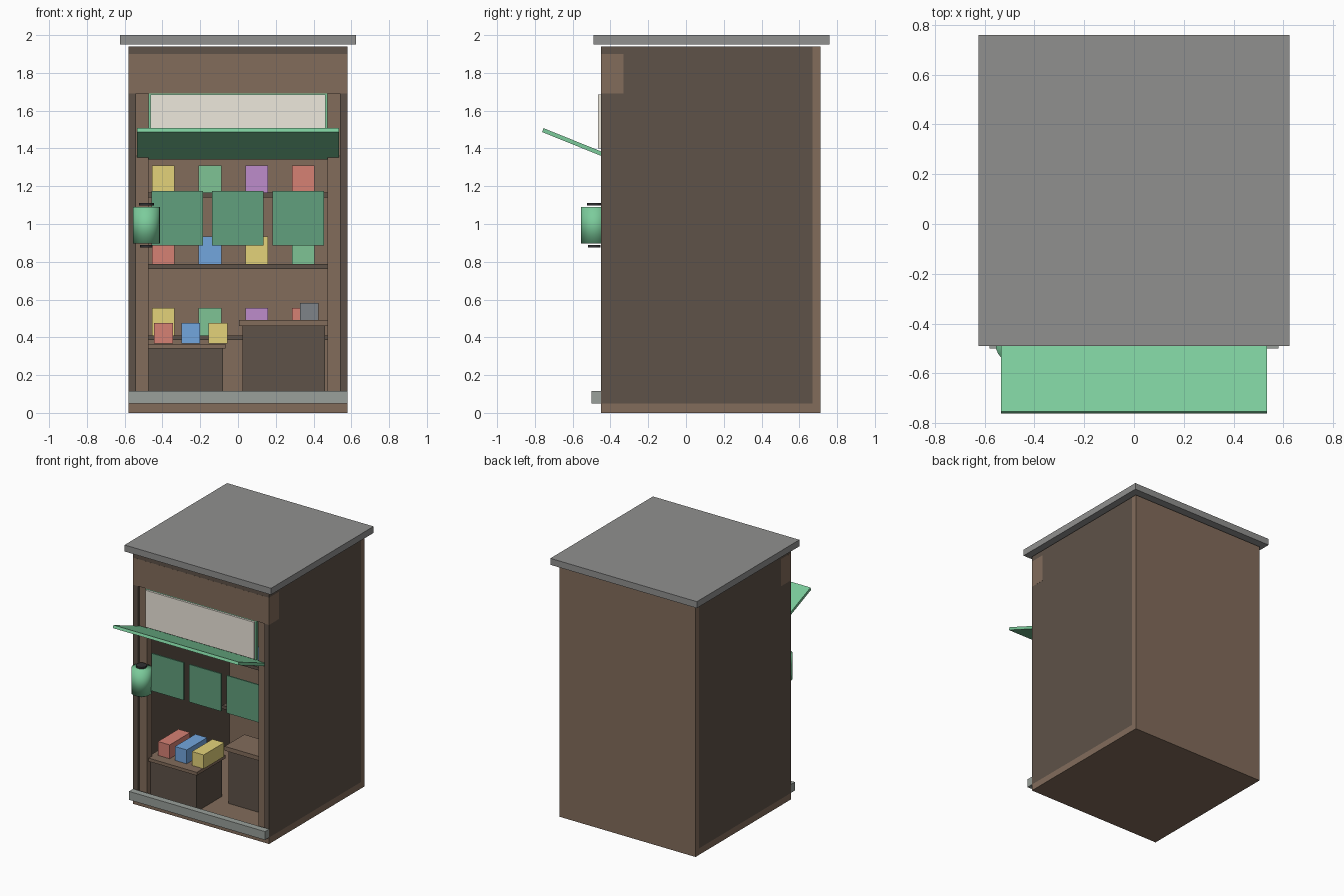
import bpy, bmesh, math
from mathutils import Matrix

if "Cube" in bpy.data.objects:
    bpy.data.objects.remove(bpy.data.objects["Cube"])


def mat(name, r, g, b):
    m = bpy.data.materials.new(name)
    m.diffuse_color = (r, g, b, 1)
    m.use_nodes = True
    m.node_tree.nodes["Principled BSDF"].inputs["Base Color"].default_value = m.diffuse_color
    return m


WOOD = mat("wood", 0.225, 0.15, 0.105)
DARK = mat("dark_wood", 0.112, 0.085, 0.065)
GREEN = mat("awning_green", 0.20, 0.60, 0.33)
CLOTH = mat("cloth_green", 0.12, 0.35, 0.205)
CREAM = mat("cream", 0.85, 0.81, 0.72)
BLACK = mat("black", 0.03, 0.03, 0.033)
STONE = mat("stone", 0.32, 0.35, 0.325)
ROOF = mat("roof_grey", 0.28, 0.28, 0.275)
METAL = mat("metal_grey", 0.21, 0.23, 0.25)
GOODS = {
    "red": mat("red", 0.67, 0.22, 0.175),
    "blue": mat("blue", 0.17, 0.38, 0.73),
    "yellow": mat("yellow", 0.776, 0.65, 0.195),
    "green": mat("green", 0.21, 0.55, 0.30),
    "purple": mat("purple", 0.515, 0.265, 0.60),
}


def finish(bm, name, m):
    me = bpy.data.meshes.new(name)
    bm.to_mesh(me)
    bm.free()
    ob = bpy.data.objects.new(name, me)
    bpy.context.collection.objects.link(ob)
    me.materials.append(m)
    return ob


def box(name, x, y, z, m):
    """Box from (min, max) ranges on each axis."""
    bm = bmesh.new()
    size = [b - a for a, b in (x, y, z)]
    mid = [(a + b) / 2 for a, b in (x, y, z)]
    bmesh.ops.create_cube(bm, size=1, matrix=Matrix.Translation(mid) @ Matrix.Diagonal((*size, 1)))
    return finish(bm, name, m)


def cylinder(name, cx, cy, z0, z1, r, m, sides=24):
    bm = bmesh.new()
    bmesh.ops.create_cone(bm, cap_ends=True, segments=sides, radius1=r, radius2=r,
                          depth=z1 - z0, matrix=Matrix.Translation((cx, cy, (z0 + z1) / 2)))
    return finish(bm, name, m)


# Shell
box("floor", (-0.58, 0.58), (-0.45, 0.712), (0, 0.05), WOOD)
box("back_wall", (-0.58, 0.58), (0.67, 0.712), (0.05, 1.94), WOOD)
box("ceiling", (-0.54, 0.54), (-0.45, 0.67), (1.90, 1.94), DARK)
box("roof", (-0.625, 0.625), (-0.49, 0.76), (1.95, 2.0), ROOF)
box("front_header", (-0.5805, 0.5805), (-0.4505, -0.33), (1.69, 1.90), WOOD)
box("front_sill", (-0.58, 0.58), (-0.50, -0.45), (0.05, 0.115), STONE)
for side, s in (("left", -1), ("right", 1)):
    box(side + "_wall", sorted((s * 0.54, s * 0.58)), (-0.45, 0.67), (0.05, 1.94), DARK)
    box(side + "_post", sorted((s * 0.475, s * 0.54)), (-0.43, -0.37), (0.05, 1.69), WOOD)

# Sign board with backing frame
box("sign_frame", (-0.475, 0.475), (-0.45, -0.435), (1.39, 1.695), GREEN)
box("sign_board", (-0.462, 0.462), (-0.466, -0.45), (1.40, 1.685), CREAM)

# Awning tilted up towards the front
awning = box("awning", (-0.535, 0.535), (-0.195, 0.19), (-0.011, 0.011), GREEN)
awning.location = (0, -0.577, 1.424)
awning.rotation_euler = (math.radians(-22), 0, 0)

# Hanging cloth panels
for i in range(3):
    cx = -0.321 + i * 0.32
    box(f"cloth_panel_{i + 1}", (cx - 0.136, cx + 0.136), (-0.40, -0.39), (0.885, 1.175), CLOTH)

# Lantern
lantern = cylinder("lantern_body", -0.485, -0.485, 0.897, 1.09, 0.071, GREEN)
for p in lantern.data.polygons:
    p.use_smooth = True
cylinder("lantern_top_cap", -0.485, -0.485, 1.097, 1.11, 0.039, BLACK)
cylinder("lantern_bottom_cap", -0.485, -0.485, 0.876, 0.89, 0.033, BLACK)

# Display table with goods boxes
box("table_body", (-0.48, -0.08), (-0.39, -0.08), (0.05, 0.34), DARK)
box("table_top", (-0.495, -0.065), (-0.41, -0.06), (0.34, 0.365), WOOD)
for i, c in enumerate(("red", "blue", "yellow")):
    cx = -0.395 + i * 0.145
    box(f"table_box_{i + 1}", (cx - 0.05, cx + 0.05), (-0.34, -0.09), (0.368, 0.475), GOODS[c])

# Counter with cash register
box("counter_body", (0.025, 0.46), (-0.15, 0.05), (0.05, 0.46), DARK)
box("counter_top", (0.005, 0.48), (-0.17, 0.07), (0.46, 0.493), WOOD)
box("cash_register", (0.328, 0.427), (-0.10, 0.0), (0.493, 0.583), METAL)

# Back shelves with goods
rows = (("yellow", "green", "purple", "red"),
        ("red", "blue", "yellow", "green"),
        ("yellow", "green", "purple", "red"))
for r, colours in enumerate(rows):
    z = 0.41 + r * 0.378
    box(f"shelf_{r + 1}", (-0.50, 0.50), (0.52, 0.67), (z - 0.025, z), DARK)
    for i, c in enumerate(colours):
        cx = -0.395 + i * 0.247
        box(f"shelf_{r + 1}_box_{i + 1}", (cx - 0.06, cx + 0.06), (0.535, 0.645), (z, z + 0.145), GOODS[c])
